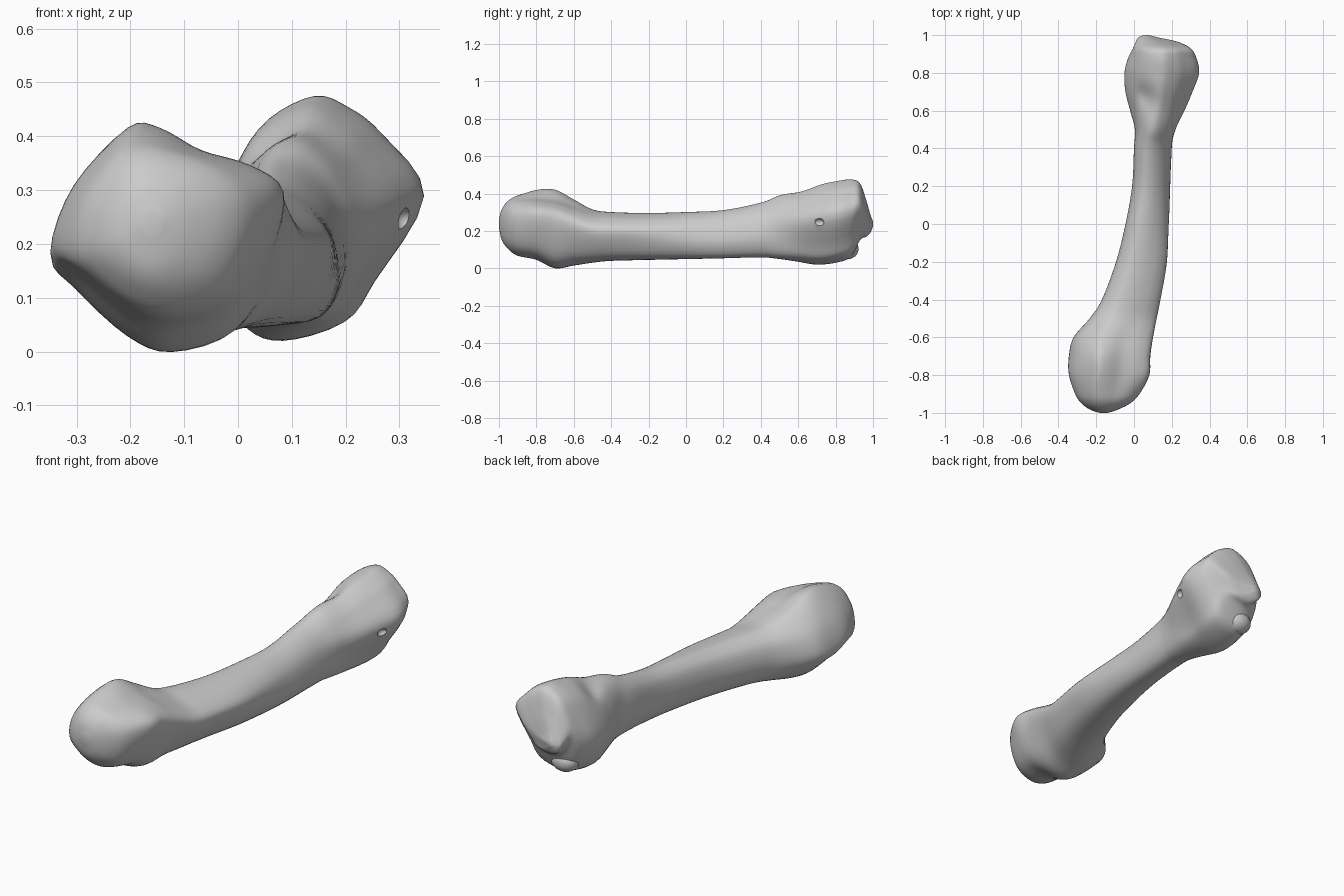
import bpy, bmesh, math
from mathutils import Vector

if "Cube" in bpy.data.objects:
    bpy.data.objects.remove(bpy.data.objects["Cube"], do_unlink=True)

bone_grey = bpy.data.materials.new("bone_grey")
bone_grey.use_nodes = True
shade = (0.6, 0.6, 0.6, 1)
bone_grey.diffuse_color = shade
bone_grey.node_tree.nodes["Principled BSDF"].inputs["Base Color"].default_value = shade

# Cross-section outlines in unit boxes, counter-clockwise from the right side
TIP = [(.5 + .5 * math.cos(math.radians(20 + 30 * i)),
        .5 + .5 * math.sin(math.radians(20 + 30 * i))) for i in range(12)]
HEAD = [(1, .67), (.86, .79), (.65, .86), (.47, .965), (.33, .965), (.1, .7),
        (0, .4), (.1, .28), (.33, .07), (.52, 0), (.79, .1), (.95, .4)]
NECK = [(1, .64), (.86, .83), (.64, .95), (.43, 1), (.25, .98), (.07, .83),
        (0, .55), (.04, .28), (.18, .09), (.42, 0), (.74, .08), (.93, .36)]
SHAFT = [(.96, .6), (.83, .8), (.63, .94), (.43, 1), (.25, .98), (.07, .83),
         (0, .55), (.04, .29), (.19, .1), (.45, 0), (.82, .04), (1, .3)]
BASE = [(1, .59), (.81, .84), (.65, .95), (.48, 1), (.25, .9), (.12, .73),
        (0, .45), (.05, .22), (.18, .05), (.36, 0), (.64, .07), (.77, .23)]

# Stations along the bone: y, left and right x, bottom and top z
STATIONS = [
    (-1, -.18, -.14, .22, .26), (-.985, -.23, -.09, .15, .32),
    (-.95, -.28, -.02, .1, .37), (-.9, -.315, .03, .065, .4),
    (-.8, -.345, .08, .045, .425), (-.7, -.345, .085, 0, .425),
    (-.6, -.32, .1, .015, .37), (-.5, -.235, .12, .03, .315),
    (-.4, -.17, .14, .04, .3), (-.2, -.095, .175, .045, .295),
    (0, -.045, .185, .05, .3), (.2, -.01, .19, .055, .31),
    (.4, 0, .2, .06, .35), (.5, .005, .225, .05, .39),
    (.6, -.02, .27, .035, .41), (.7, -.045, .31, .02, .445),
    (.8, -.05, .345, .03, .465), (.88, -.03, .33, .06, .475),
    (.93, -.005, .3, .15, .455), (.965, .01, .23, .17, .36),
    (.985, .02, .14, .19, .29), (1, .05, .08, .225, .25)]

STEPS = 5
AROUND = 4


def spline(a, b, c, d, t):
    """Smooth curve from b to c, with a and d as neighbours."""
    a, b, c, d = (Vector(p) for p in (a, b, c, d))
    return b + (c - a) * t / 2 + (a - b * 2.5 + c * 2 - d / 2) * t * t \
        + (b * 3 - a - c * 3 + d) * t ** 3 / 2


def closed_curve(points):
    n = len(points)
    return [spline(*(points[(i + k) % n] for k in (-1, 0, 1, 2)), s / AROUND)
            for i in range(n) for s in range(AROUND)]


def open_curve(points):
    last = len(points) - 1
    out = [spline(*(points[min(max(i + k, 0), last)] for k in (-1, 0, 1, 2)), s / STEPS)
           for i in range(last) for s in range(STEPS)]
    return out + [Vector(points[-1])]


def ramp(y, start, end):
    t = min(max((y - start) / (end - start), 0), 1)
    return t * t * (3 - 2 * t)


def finish(bm, name):
    bmesh.ops.recalc_face_normals(bm, faces=bm.faces)
    mesh = bpy.data.meshes.new(name)
    bm.to_mesh(mesh)
    bm.free()
    obj = bpy.data.objects.new(name, mesh)
    bpy.context.collection.objects.link(obj)
    mesh.materials.append(bone_grey)
    mesh.polygons.foreach_set("use_smooth", [True] * len(mesh.polygons))
    return obj


def ball(name, location, scale):
    bm = bmesh.new()
    bmesh.ops.create_icosphere(bm, subdivisions=3, radius=1)
    for v in bm.verts:
        v.co = Vector(v.co[i] * scale[i] + location[i] for i in range(3))
    return finish(bm, name)


# Main bone: loft whose outline changes from round tip to head, neck, shaft and base
first, *others = [closed_curve(p) for p in (TIP, HEAD, NECK, SHAFT, BASE)]
spans = [(-1.1, -.75), (-.74, -.42), (-.35, .2), (.35, .72)]
bm = bmesh.new()
rings = []
for y, x0, x1, z0, z1 in open_curve(STATIONS):
    outline = first
    for target, (start, end) in zip(others, spans):
        outline = [p.lerp(q, ramp(y, start, end)) for p, q in zip(outline, target)]
    ring = []
    for p in outline:
        co = Vector((x0 + p.x * (x1 - x0), y, z0 + p.y * (z1 - z0)))
        # Shallow hollow on the upper side of the base
        d = (co - Vector((.06, .68, .4))).length
        co.z -= .035 * math.exp(-(d / .065) ** 2)
        ring.append(bm.verts.new(co))
    rings.append(ring)
count = len(rings[0])
for a, b in zip(rings, rings[1:]):
    for i in range(count):
        j = (i + 1) % count
        bm.faces.new((a[i], a[j], b[j], b[i]))
bm.faces.new(rings[0])
bm.faces.new(rings[-1])
bone = finish(bm, "long_bone")

# Small pit in the side of the base
cutter = ball("pit_cutter", (.315, .71, .245), (.025, .028, .022))
cutter.hide_render = True
cut = bone.modifiers.new("pit", 'BOOLEAN')
cut.operation = 'DIFFERENCE'
cut.object = cutter
bpy.context.view_layer.objects.active = bone
bone.select_set(True)
bpy.ops.object.modifier_apply(modifier=cut.name)
bpy.data.objects.remove(cutter, do_unlink=True)
bpy.ops.object.shade_smooth_by_angle(angle=math.radians(50))

# Rounded knob under the end of the base
ball("base_knob", (.07, .865, .105), (.07, .058, .056))
